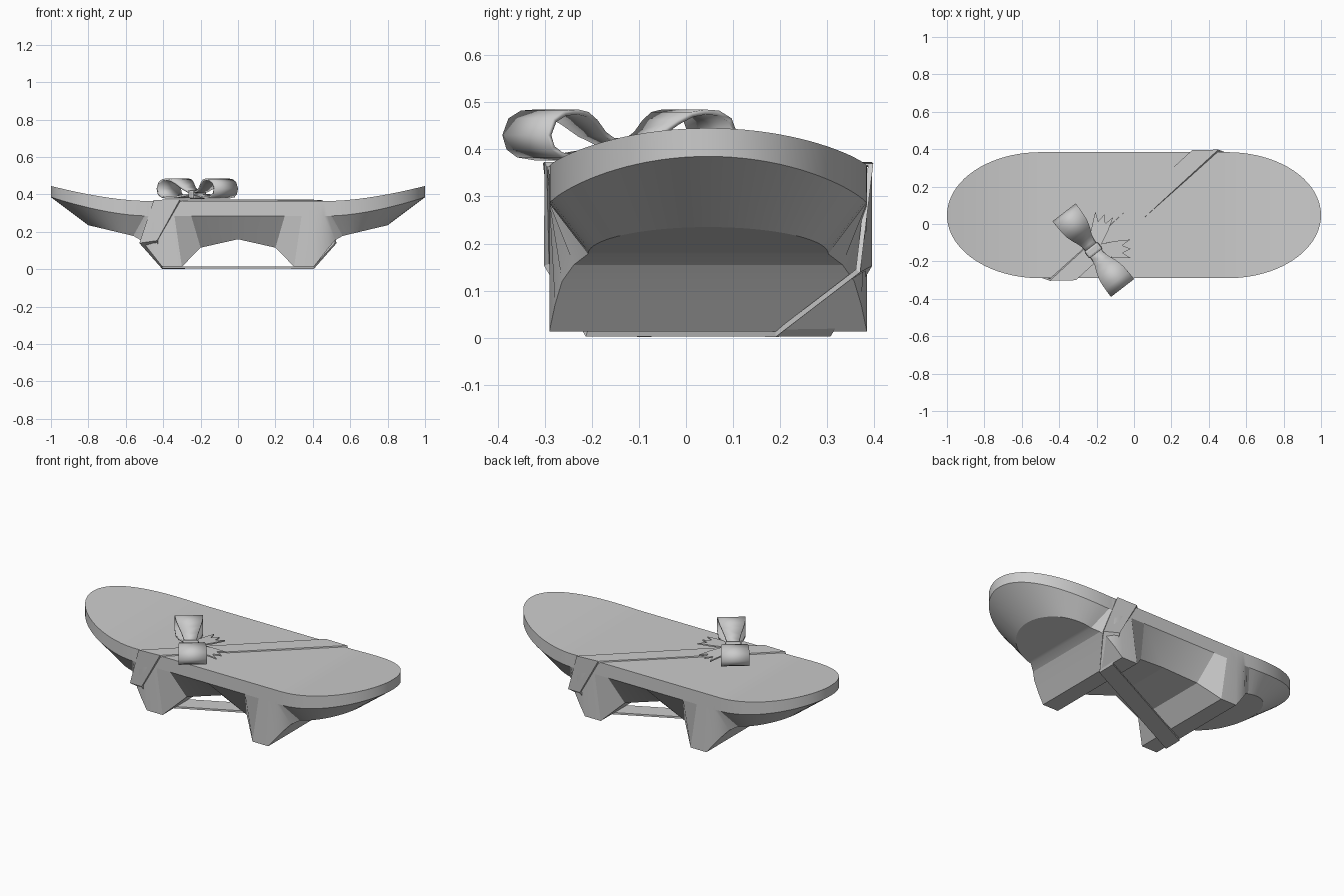
import bpy, bmesh
from math import sin, cos, pi, radians, atan2
from mathutils import Vector

if "Cube" in bpy.data.objects:
    bpy.data.objects.remove(bpy.data.objects["Cube"])

YC, HW = 0.047, 0.337


def make(name, verts, faces, thick=0, offset=0, smooth=30):
    bm = bmesh.new()
    vs = [bm.verts.new(v) for v in verts]
    for f in faces:
        bm.faces.new([vs[i] for i in f])
    bmesh.ops.remove_doubles(bm, verts=bm.verts, dist=1e-4)
    bmesh.ops.recalc_face_normals(bm, faces=bm.faces)
    me = bpy.data.meshes.new(name)
    bm.to_mesh(me)
    bm.free()
    ob = bpy.data.objects.new(name, me)
    bpy.context.collection.objects.link(ob)
    bpy.ops.object.select_all(action='DESELECT')
    ob.select_set(True)
    bpy.context.view_layer.objects.active = ob
    if smooth:
        bpy.ops.object.shade_smooth_by_angle(angle=radians(smooth))
    if thick:
        m = ob.modifiers.new("thickness", 'SOLIDIFY')
        m.thickness, m.offset = thick, offset
    return ob


# Board: stations pair the rim outline with the underside outline
# (rim x, rim half width, under x, under half width, under z)
half = [(0, HW, 0, 0.20, 0.16), (0.25, HW, 0.2, 0.25, 0.115),
        (0.34, HW, 0.3, HW, 0.013), (0.41, HW, 0.405, HW, 0.013),
        (0.44, HW, 0.45, 0.325, 0.07), (0.46, HW, 0.49, 0.31, 0.12),
        (0.48, HW, 0.52, 0.285, 0.155), (0.5, HW, 0.56, 0.255, 0.178)]
N = 20
for i in range(1, N + 1):
    a = pi / 2 * i / N
    half.append((0.5 + 0.5 * sin(a), HW * cos(a),
                 0.56 + 0.24 * sin(a), 0.255 * cos(a), 0.178 + 0.057 * sin(a)))
stations = [(-s[0], s[1], -s[2], s[3], s[4]) for s in reversed(half[1:])] + half
verts, faces = [], []
for xt, w, xb, wb, zb in stations:
    t = max(0, (abs(xt) - 0.5) / 0.5)
    zt, zr = 0.365 + 0.08 * t ** 1.6, 0.285 + 0.1 * t ** 1.6
    verts += [(xt, YC - w, zt), (xt, YC - w, zr), (xb, YC - wb, zb),
              (xb, YC + wb, zb), (xt, YC + w, zr), (xt, YC + w, zt)]
for i in range(len(stations) - 1):
    for j in range(6):
        k = (j + 1) % 6
        faces.append((i * 6 + j, i * 6 + k, i * 6 + 6 + k, i * 6 + 6 + j))
# end caps collapse to a vertical edge and weld shut
make("board", verts, faces, smooth=18)

# Ribbon wrapped diagonally around the board: pairs of edge points
right = [((0.31, 0.392, 0.368), (0.45, 0.392, 0.368)),
         ((0.43, 0.390, 0.155), (0.525, 0.365, 0.142)),
         ((0.405, 0.305, 0.008), (0.405, 0.19, 0.008))]


def turn(p):
    return (-p[0], 2 * YC - p[1], p[2])


band = right + [(turn(b), turn(a)) for a, b in reversed(right)]
n = len(band)
make("ribbon_band", [p for pair in band for p in pair],
     [(2 * i, 2 * i + 1, (2 * i + 3) % (2 * n), (2 * i + 2) % (2 * n)) for i in range(n)],
     0.012, 0, smooth=0)

# Bow loops
C = Vector((-0.2175, -0.14, 0))
U = Vector((0.61, -0.79, 0)).normalized()
V = Vector((-U.y, U.x, 0))
loop = [(0.01, 0.412, 0.036), (0.04, 0.416, 0.036), (0.075, 0.432, 0.045),
        (0.11, 0.458, 0.06), (0.14, 0.474, 0.07), (0.17, 0.479, 0.075),
        (0.205, 0.477, 0.077), (0.235, 0.462, 0.078), (0.25, 0.43, 0.078),
        (0.24, 0.403, 0.078), (0.215, 0.388, 0.077), (0.17, 0.382, 0.075),
        (0.11, 0.386, 0.06), (0.06, 0.395, 0.04), (0.01, 0.398, 0.036)]
for s, name in ((1, "bow_loop_front"), (-1, "bow_loop_back")):
    pts = []
    for r, z, w in loop:
        p = C + U * r * s + Vector((0, 0, z))
        pts += [p - V * w, p + V * w]
    make(name, pts, [(2 * i, 2 * i + 1, 2 * i + 3, 2 * i + 2) for i in range(len(loop) - 1)],
         0.011, 0, smooth=40)

# Bow tails with zigzag ends
tail = [(0, -0.025), (0.12, -0.045), (0.2, -0.05), (0.155, -0.02), (0.2, 0.0),
        (0.155, 0.02), (0.2, 0.05), (0.12, 0.045), (0, 0.025)]
for ang, name in ((2, "bow_tail_right"), (73, "bow_tail_back")):
    d = Vector((cos(radians(ang)), sin(radians(ang)), 0))
    e = Vector((-d.y, d.x, 0))
    pts = [C + d * a + e * b + Vector((0, 0, 0.398 - 0.06 * a)) for a, b in tail]
    make(name, pts, [(0, 1, 7, 8), (1, 2, 3), (1, 3, 5, 7), (3, 4, 5), (5, 6, 7)],
         0.008, 0, smooth=0)

# Knot in the middle of the bow
bpy.ops.mesh.primitive_cube_add(size=1, location=(C.x, C.y, 0.399),
                                rotation=(0, 0, atan2(U.y, U.x)))
knot = bpy.context.object
knot.name = "bow_knot"
knot.scale = (0.05, 0.09, 0.05)
bpy.ops.object.transform_apply(location=False, rotation=False, scale=True)
b = knot.modifiers.new("round", 'BEVEL')
b.width, b.segments = 0.012, 2
